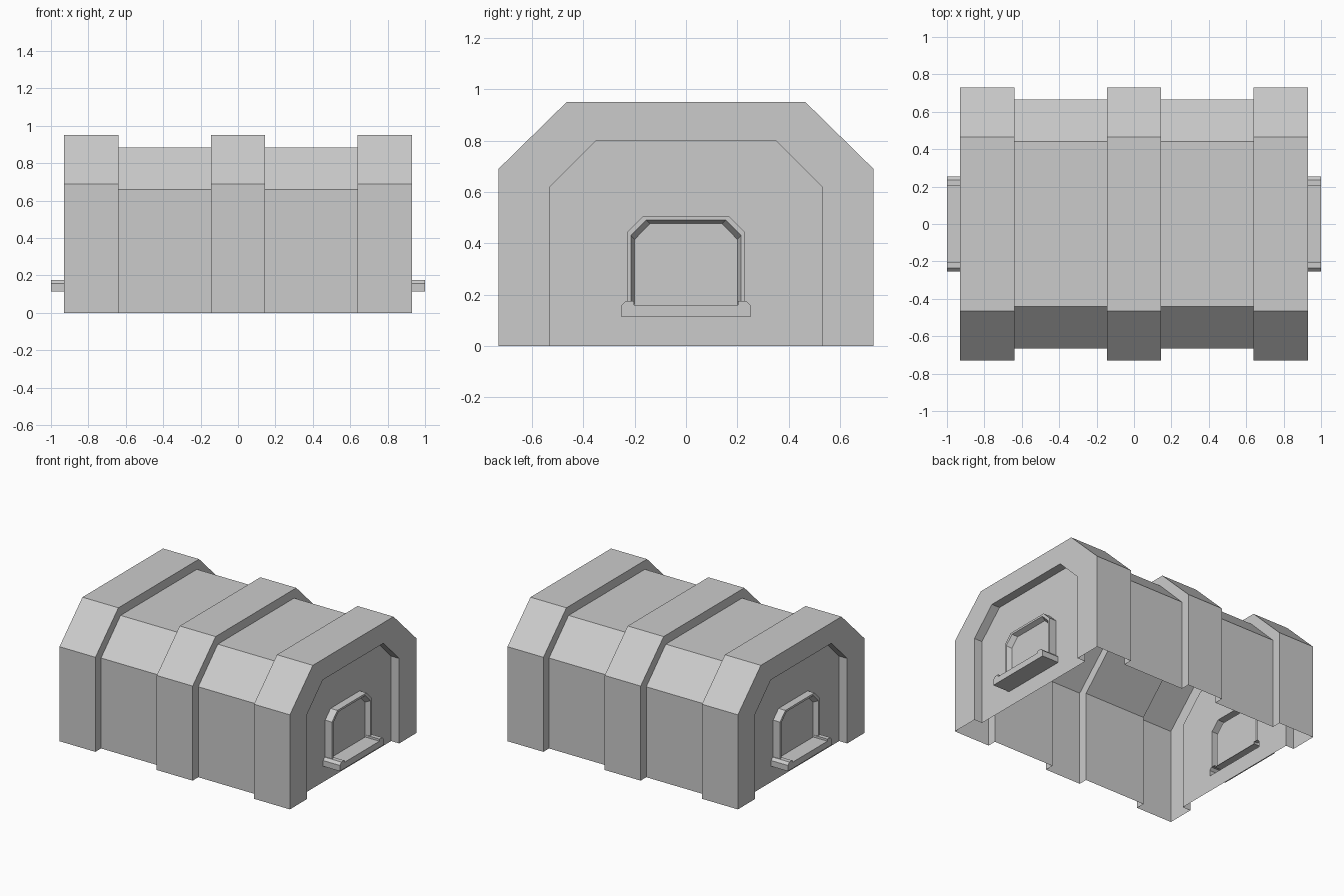
import bpy

if "Cube" in bpy.data.objects:
    bpy.data.objects.remove(bpy.data.objects["Cube"])

WALL_X = 0.865  # plane of the recessed end walls


def arch(half_w, shoulder, top_half_w, top, base=0.0):
    """Chamfered arch outline in (y, z), running from -y over the top to +y."""
    right = [(half_w, base), (half_w, shoulder), (top_half_w, top)]
    return [(-y, z) for y, z in right] + right[::-1]


def add_object(name, verts, faces, mirror=(False, False)):
    mesh = bpy.data.meshes.new(name)
    mesh.from_pydata(verts, [], faces)
    mesh.update()
    obj = bpy.data.objects.new(name, mesh)
    bpy.context.collection.objects.link(obj)
    if any(mirror):
        mod = obj.modifiers.new("mirror", 'MIRROR')
        mod.use_axis = (mirror[0], mirror[1], False)
        mod.merge_threshold = 0.0001
    return obj


def loft(name, stations, closed=False, cap=False, mirror=False):
    """Skin a row of (x, outline) stations, optionally capping the last one."""
    n = len(stations[0][1])
    verts = [(x, y, z) for x, outline in stations for y, z in outline]
    faces = []
    for s in range(len(stations) - 1):
        a, b = s * n, (s + 1) * n
        for i in range(n if closed else n - 1):
            j = (i + 1) % n
            faces.append((a + i, b + i, b + j, a + j))
    if cap:
        last = (len(stations) - 1) * n
        faces.append(tuple(reversed(range(last, last + n))))
    return add_object(name, verts, faces, (mirror, False))


# Hull: open-bottomed shell with three raised ribs and recessed ends
rib = arch(0.73, 0.69, 0.465, 0.95)
panel = arch(0.665, 0.66, 0.44, 0.885)
recess = arch(0.53, 0.62, 0.35, 0.80)
half = [(0.145, rib), (0.145, panel), (0.64, panel), (0.64, rib),
        (0.93, rib), (0.93, recess), (WALL_X, recess)]
loft("hull", [(-x, p) for x, p in reversed(half)] + half)

# End walls: one half outline around the window opening, mirrored both ways
wall = [(0, 0), (0.53, 0), (0.53, 0.62), (0.35, 0.80), (0, 0.80),
        (0, 0.505), (0.168, 0.505), (0.23, 0.443), (0.23, 0.175),
        (0.235, 0.175), (0.253, 0.157), (0.253, 0.115), (0, 0.115)]
add_object("end_wall", [(WALL_X, y, z) for y, z in wall],
           [tuple(range(len(wall)))], (True, True))

# Window frame with bevelled inner edge and pane
frame_outer = arch(0.23, 0.443, 0.168, 0.505, 0.175)
frame_lip = arch(0.215, 0.43, 0.155, 0.49, 0.175)
pane = arch(0.20, 0.415, 0.14, 0.476, 0.16)
loft("window", [(WALL_X, frame_outer), (0.92, frame_outer),
                (0.92, frame_lip), (0.885, pane)], cap=True, mirror=True)

# Window sill with raised chamfered ends
sill_right = [(0.253, 0.115), (0.253, 0.157), (0.235, 0.175),
              (0.203, 0.175), (0.203, 0.16)]
sill = [(-y, z) for y, z in sill_right] + sill_right[::-1]
loft("window_sill", [(WALL_X, sill), (1.0, sill)],
     closed=True, cap=True, mirror=True)
